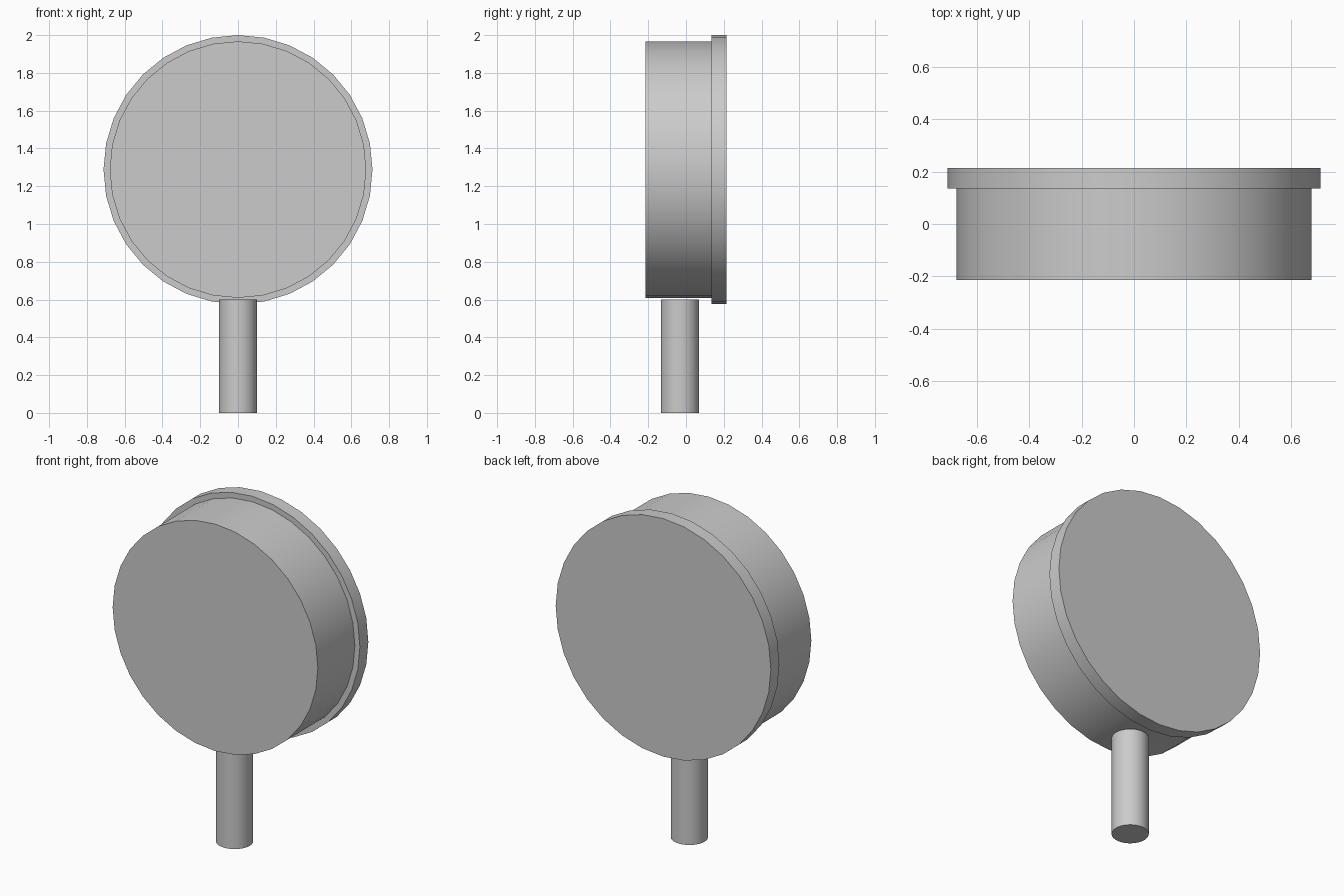
import bpy, math

if "Cube" in bpy.data.objects:
    bpy.data.objects.remove(bpy.data.objects["Cube"])

SIDES = 32


def cylinder(name, radius, depth, centre, along_y=False):
    tilt = math.pi / 2 if along_y else 0
    bpy.ops.mesh.primitive_cylinder_add(vertices=SIDES, radius=radius, depth=depth,
                                        location=centre, rotation=(tilt, 0, 0))
    obj = bpy.context.object
    obj.name = name
    bpy.ops.object.transform_apply(location=False, rotation=True, scale=False)
    bpy.ops.object.shade_smooth_by_angle(angle=math.radians(30))
    return obj


# Round sign panel, front at y = -0.215
HUB_Z = 1.288
cylinder("round_body", 0.679, 0.35, (0, -0.04, HUB_Z), along_y=True)

# Wider rim plate on the back
cylinder("back_rim", 0.712, 0.08, (0, 0.175, HUB_Z), along_y=True)

# Support stem, set slightly forward
cylinder("stem", 0.101, 0.6, (0, -0.032, 0.3))
